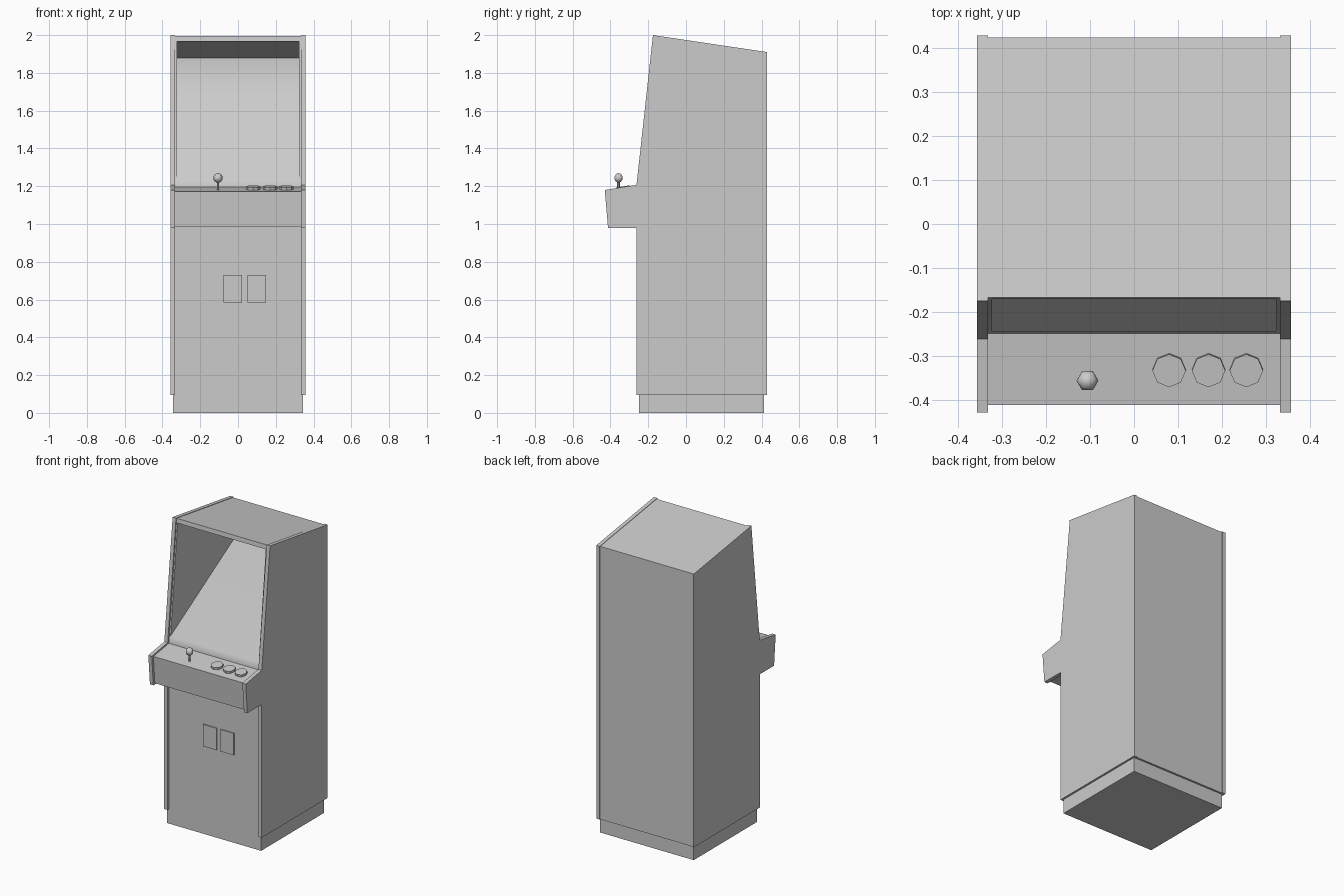
import bpy
import bmesh
from math import atan2, pi, radians
from mathutils import Matrix, Vector

cube = bpy.data.objects.get("Cube")
if cube:
    bpy.data.objects.remove(cube, do_unlink=True)

COLOR = (0.6, 0.6, 0.6, 1)
grey = bpy.data.materials.new("plain_grey")
grey.use_nodes = True
grey.diffuse_color = COLOR
grey.node_tree.nodes["Principled BSDF"].inputs["Base Color"].default_value = COLOR


def finish(name, bm, smooth=None):
    bmesh.ops.recalc_face_normals(bm, faces=bm.faces)
    mesh = bpy.data.meshes.new(name)
    bm.to_mesh(mesh)
    bm.free()
    mesh.materials.append(grey)
    obj = bpy.data.objects.new(name, mesh)
    bpy.context.collection.objects.link(obj)
    if smooth:
        smooth_by_angle(obj, smooth)
    return obj


def smooth_by_angle(obj, degrees):
    bpy.ops.object.select_all(action='DESELECT')
    obj.select_set(True)
    bpy.context.view_layer.objects.active = obj
    bpy.ops.object.shade_smooth_by_angle(angle=radians(degrees))


def prism(name, profile, x0, x1):
    """Side profile of (y, z) points stretched from x0 to x1."""
    bm = bmesh.new()
    face = bm.faces.new([bm.verts.new((x0, y, z)) for y, z in profile])
    geom = bmesh.ops.extrude_face_region(bm, geom=[face])["geom"]
    verts = [v for v in geom if isinstance(v, bmesh.types.BMVert)]
    bmesh.ops.translate(bm, vec=(x1 - x0, 0, 0), verts=verts)
    return finish(name, bm)


def box(name, x0, x1, y0, y1, z0, z1):
    return prism(name, [(y0, z0), (y1, z0), (y1, z1), (y0, z1)], x0, x1)


def cylinder(name, center, radius, depth, sides, tilt=0):
    bm = bmesh.new()
    matrix = Matrix.Translation(center) @ Matrix.Rotation(tilt, 4, 'X')
    bmesh.ops.create_cone(bm, cap_ends=True, segments=sides, radius1=radius,
                          radius2=radius, depth=depth, matrix=matrix)
    return finish(name, bm)


# Plinth
box("base_plinth", -0.345, 0.345, -0.25, 0.412, 0, 0.1)

# Outer side panels
side = [(-0.263, 0.095), (0.43, 0.095), (0.43, 1.91), (-0.175, 2.0),
        (-0.262, 1.207), (-0.43, 1.18), (-0.413, 0.98), (-0.263, 0.98)]
prism("left_side_panel", side, 0.333, 0.358)
prism("right_side_panel", side, -0.358, -0.333)

# Cabinet body with the control console, set slightly inside the panels
body = prism("cabinet_body", [
    (-0.25, 0.095), (0.425, 0.095), (0.425, 1.908), (-0.168, 1.996),
    (-0.25, 1.197), (-0.412, 1.172), (-0.397, 0.988), (-0.25, 0.988)],
    -0.333, 0.333)

# Hollow screen bay: sloping floor, upright back wall, sloping ceiling
cutter = prism("screen_bay_cutter", [
    (-0.251, 1.242), (0.415, 1.635), (0.415, 1.88), (-0.251, 1.979)],
    -0.324, 0.324)
cut = body.modifiers.new("screen_bay", 'BOOLEAN')
cut.operation = 'DIFFERENCE'
cut.solver = 'EXACT'
cut.object = cutter
bpy.context.view_layer.objects.active = body
bpy.ops.object.modifier_apply(modifier=cut.name)
bpy.data.objects.remove(cutter, do_unlink=True)
smooth_by_angle(body, 62)

# Coin doors
for label, x in (("right", -0.077), ("left", 0.05)):
    box(label + "_coin_door", x, x + 0.098, -0.258, -0.249, 0.585, 0.73)

# Push buttons lying on the sloped console
slope = atan2(0.025, 0.162)
for i, x in enumerate((0.08, 0.17, 0.256)):
    cylinder(f"button_{i + 1}", (x, -0.333, 1.189), 0.038, 0.02, 8, slope)

# Joystick
cylinder("joystick_shaft", (-0.106, -0.357, 1.2), 0.007, 0.05, 6)
bm = bmesh.new()
spin = Matrix.Translation(Vector((-0.106, -0.357, 1.244))) @ Matrix.Rotation(pi / 6, 4, 'Z')
bmesh.ops.create_uvsphere(bm, u_segments=6, v_segments=8, radius=0.025, matrix=spin)
finish("joystick_ball", bm, 80)
